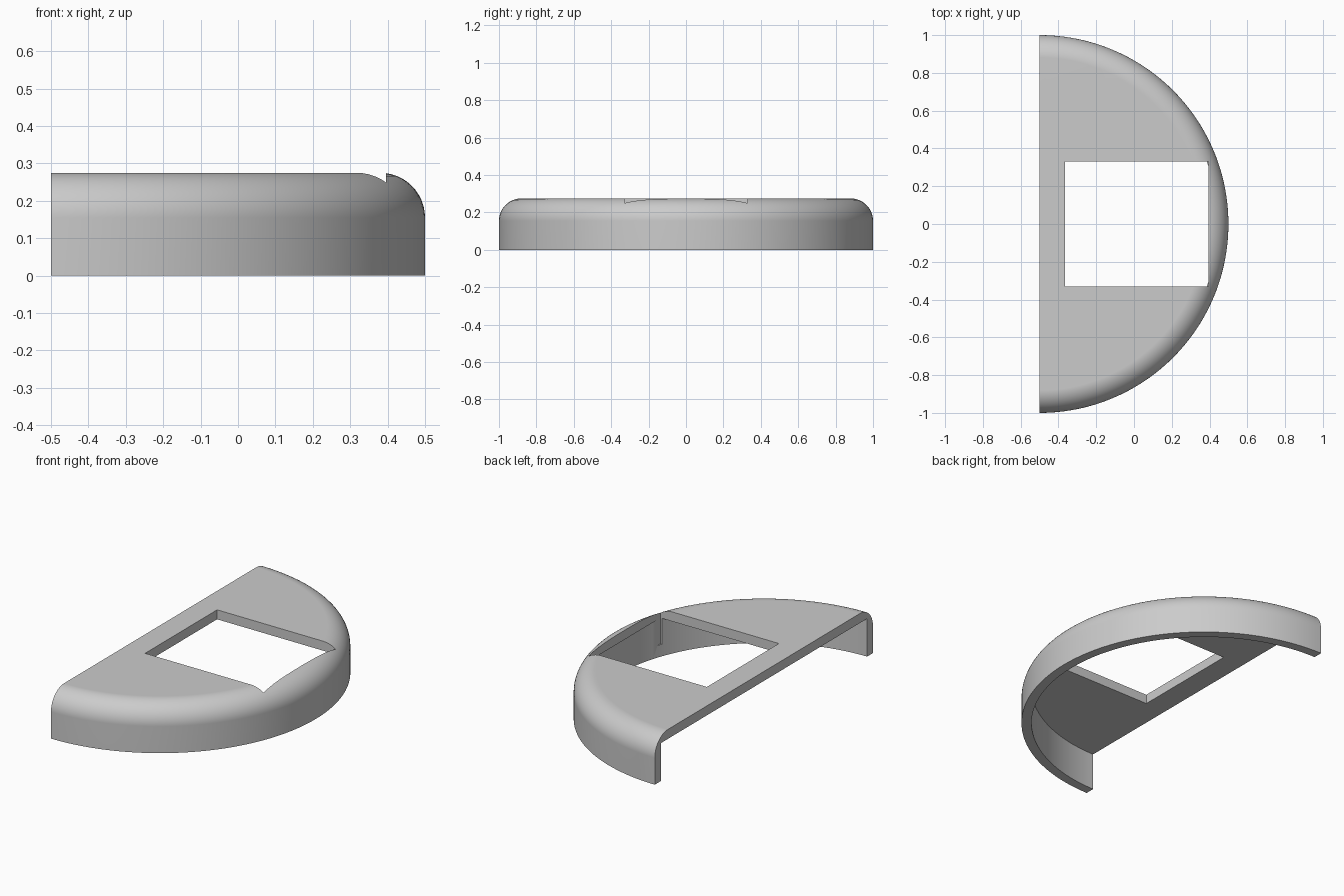
import bpy, bmesh, math
from mathutils import Vector

old = bpy.data.objects.get("Cube")
if old:
    bpy.data.objects.remove(old, do_unlink=True)

RADIUS, HEIGHT, WALL, FILLET = 1.0, 0.275, 0.055, 0.12
CENTRE_X = -0.5

grey = bpy.data.materials.new("light_grey")
grey.use_nodes = True
colour = (0.6, 0.6, 0.6, 1)
grey.diffuse_color = colour
grey.node_tree.nodes["Principled BSDF"].inputs["Base Color"].default_value = colour


def add_object(name, bm):
    bmesh.ops.recalc_face_normals(bm, faces=bm.faces)
    mesh = bpy.data.meshes.new(name)
    bm.to_mesh(mesh)
    bm.free()
    mesh.materials.append(grey)
    obj = bpy.data.objects.new(name, mesh)
    bpy.context.collection.objects.link(obj)
    return obj


# Shell section: ceiling, inner wall, rim, outer wall, rounded shoulder, top
inner = RADIUS - WALL
section = [(0, HEIGHT - WALL), (inner, HEIGHT - WALL), (inner, 0), (RADIUS, 0)]
steps = 12
for i in range(steps + 1):
    a = math.pi / 2 * i / steps
    section.append((RADIUS - FILLET + FILLET * math.cos(a),
                    HEIGHT - FILLET + FILLET * math.sin(a)))
section.append((0, HEIGHT))

# Half-round shell, turned through 180 degrees and closed on the flat side
bm = bmesh.new()
verts = [bm.verts.new((CENTRE_X, -r, z)) for r, z in section]
edges = [bm.edges.new(pair) for pair in zip(verts, verts[1:])]
bmesh.ops.spin(bm, geom=verts + edges, cent=(CENTRE_X, 0, 0), axis=(0, 0, 1),
               angle=math.pi, steps=96)
bmesh.ops.remove_doubles(bm, verts=bm.verts, dist=1e-5)
bmesh.ops.holes_fill(bm, edges=[e for e in bm.edges if e.is_boundary], sides=0)
shell = add_object("half_round_cover", bm)

# Window opening, which also nicks the inner wall at its outer corners
low, high = Vector((-0.365, -0.33, 0.07)), Vector((0.395, 0.33, 0.4))
bm = bmesh.new()
bmesh.ops.create_cube(bm, size=1)
for v in bm.verts:
    v.co = Vector([l + (c + 0.5) * (h - l) for l, c, h in zip(low, v.co, high)])
cutter = add_object("window_cutter", bm)
cutter.hide_render = True

bpy.ops.object.select_all(action="DESELECT")
shell.select_set(True)
bpy.context.view_layer.objects.active = shell
cut = shell.modifiers.new("window", "BOOLEAN")
cut.operation = "DIFFERENCE"
cut.solver = "EXACT"
cut.object = cutter
bpy.ops.object.modifier_apply(modifier=cut.name)
bpy.data.objects.remove(cutter, do_unlink=True)

# Smooth curved walls, crisp corners, even flat top
bpy.ops.object.shade_smooth_by_angle(angle=math.radians(30))
normals = shell.modifiers.new("even_normals", "WEIGHTED_NORMAL")
normals.keep_sharp = True
